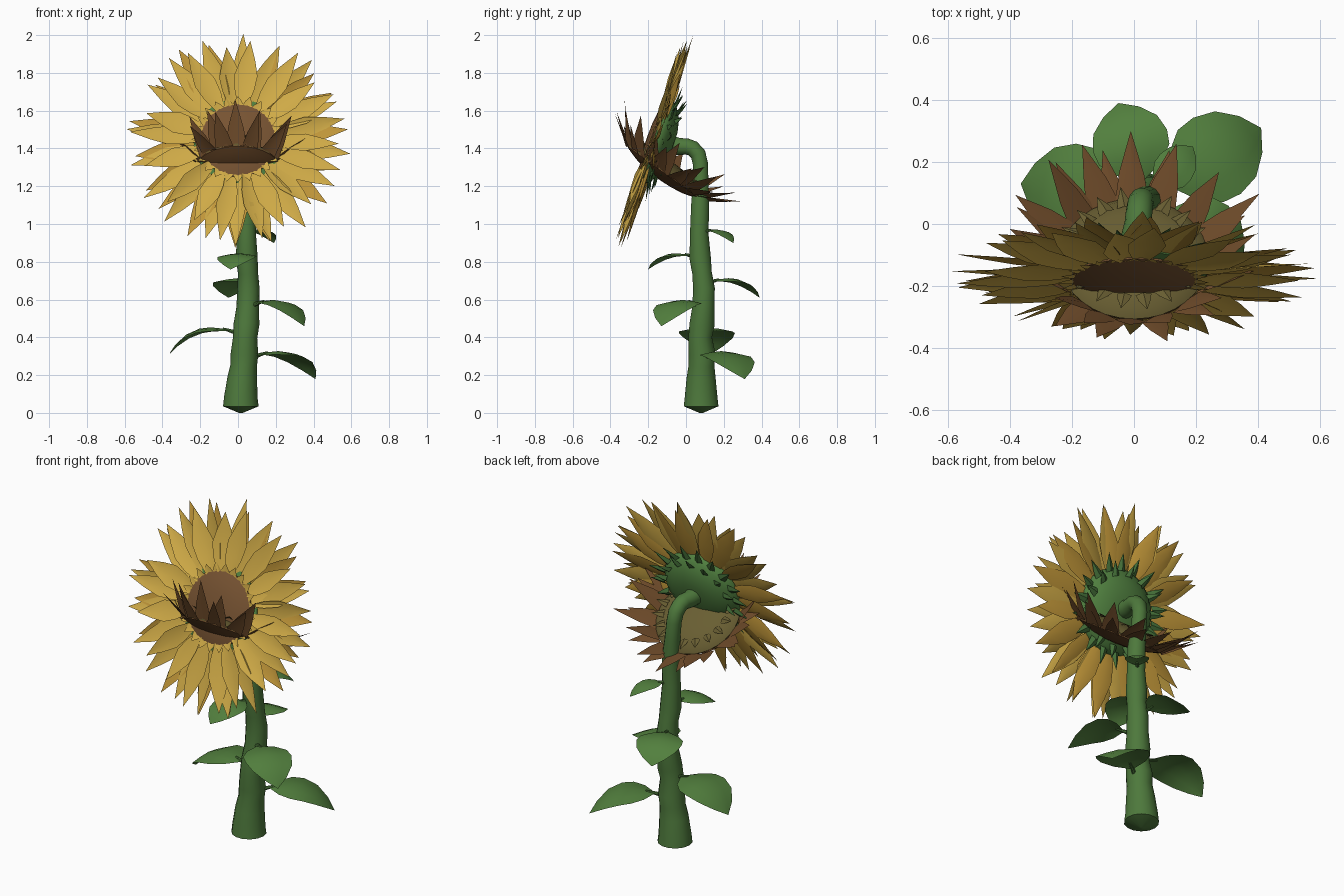
import bpy, bmesh, math, random
from mathutils import Matrix, Vector

if "Cube" in bpy.data.objects:
    bpy.data.objects.remove(bpy.data.objects["Cube"])

random.seed(4)
TAU = 2 * math.pi


def material(name, rgb):
    m = bpy.data.materials.new(name)
    m.diffuse_color = (*rgb, 1)
    m.use_nodes = True
    m.node_tree.nodes["Principled BSDF"].inputs["Base Color"].default_value = m.diffuse_color
    return m


STEM = material("stem green", (0.075, 0.19, 0.045))
LEAF = material("leaf green", (0.085, 0.215, 0.048))
CALYX = material("calyx green", (0.08, 0.215, 0.05))
SEPAL = material("sepal green", (0.065, 0.18, 0.045))
YELLOW = material("petal yellow", (0.62, 0.40, 0.062))
GOLD = material("petal gold", (0.52, 0.30, 0.04))
SEED = material("seed brown", (0.185, 0.087, 0.032))
WILT = material("wilted brown", (0.165, 0.074, 0.024))
OLIVE = material("dry olive", (0.14, 0.112, 0.032))


def finish(name, bm, mat, matrix=None, angle=40):
    me = bpy.data.meshes.new(name)
    if matrix:
        bm.transform(matrix)
    bm.to_mesh(me)
    bm.free()
    me.materials.append(mat)
    ob = bpy.data.objects.new(name, me)
    bpy.context.collection.objects.link(ob)
    bpy.ops.object.select_all(action='DESELECT')
    ob.select_set(True)
    bpy.context.view_layer.objects.active = ob
    bpy.ops.object.shade_smooth_by_angle(angle=math.radians(angle))
    return ob


def skin(bm, rows, closed):
    """Join rows of points with quads."""
    rings = [[bm.verts.new(p) for p in row] for row in rows]
    n = len(rings[0])
    for a, b in zip(rings, rings[1:]):
        for i in range(n if closed else n - 1):
            j = (i + 1) % n
            bm.faces.new((a[i], a[j], b[j], b[i]))
    return rings


def tube(bm, path, sides):
    """Round tube through (x, y, z, radius) points."""
    pts = [Vector(p[:3]) for p in path]
    rows = []
    for i, p in enumerate(pts):
        t = (pts[min(i + 1, len(pts) - 1)] - pts[max(i - 1, 0)]).normalized()
        ref = Vector((1, 0, 0)) if abs(t.x) < 0.7 else Vector((0, 0, 1))
        u = (ref - t * ref.dot(t)).normalized()
        v = t.cross(u)
        rows.append([p + path[i][3] * (u * math.cos(TAU * k / sides) + v * math.sin(TAU * k / sides))
                     for k in range(sides)])
    rings = skin(bm, rows, True)
    bm.faces.new(rings[0][::-1])
    bm.faces.new(rings[-1])


def turned(name, profile, mat, matrix, sides=32):
    """Solid of revolution from (radius, height) points."""
    bm = bmesh.new()
    skin(bm, [[(r * math.cos(TAU * k / sides), r * math.sin(TAU * k / sides), z)
               for k in range(sides)] for r, z in profile], True)
    bmesh.ops.remove_doubles(bm, verts=bm.verts, dist=1e-4)
    bmesh.ops.recalc_face_normals(bm, faces=bm.faces)
    return finish(name, bm, mat, matrix)


def petal(bm, ang, r0, z0, length, width, pitch, roll=0, fold=0.2,
          shape=((0, .4), (.25, .85), (.48, 1), (.72, .62), (1, .01))):
    d = Vector((math.cos(ang), math.sin(ang), 0))
    up = Vector((0, 0, 1))
    e = Vector((-d.y, d.x, 0)) * math.cos(roll) + up * math.sin(roll)
    rows = []
    for t, w in shape:
        c = d * (r0 + length * t * math.cos(pitch)) + up * (z0 + length * t * math.sin(pitch))
        h = e * (w * width / 2)
        rows.append([c - h, c - up * (fold * w * width / 2), c + h])
    skin(bm, rows, False)


SPIKE = ((0, 1), (.4, .75), (1, .01))


def ring(name, count, mat, matrix, r0, z0, length, width, pitch, offset=0.0,
         vary=0.08, roll=0.0, wobble=0.0, **kw):
    bm = bmesh.new()
    for i in range(count):
        petal(bm, TAU * (i + offset + random.uniform(-.2, .2) * (roll > 0)) / count, r0, z0,
              length * random.uniform(1 - vary, 1 + vary), width * random.uniform(.9, 1.1),
              pitch + random.uniform(-wobble, wobble), random.uniform(-roll, roll), **kw)
    return finish(name, bm, mat, matrix, 25)


# Main head: local z is the direction the flower faces
head = Matrix.Translation((0, -0.18, 1.445)) @ Matrix.Rotation(math.radians(71), 4, 'X')
turned("seed_disc", [(0, .03), (.08, .027), (.15, .018), (.205, 0), (.205, -.03)], SEED, head)
turned("calyx", [(.2, -.005), (.235, -.015), (.235, -.035), (.21, -.065), (.15, -.1), (.08, -.115), (0, -.118)],
       CALYX, head)
ring("inner_petals", 24, YELLOW, head, .195, .006, .05, .05, .1, shape=SPIKE)
ring("front_petals", 18, YELLOW, head, .19, 0, .35, .115, .0, vary=.12, roll=.35, wobble=.07)
ring("middle_petals", 18, YELLOW, head, .19, -.012, .395, .11, .0, .5, vary=.06, roll=.35, wobble=.05)
ring("back_petals", 18, GOLD, head, .19, -.025, .38, .115, -.02, .25, vary=.08, roll=.35, wobble=.06)
ring("sepals", 18, SEPAL, head, .22, -.05, .1, .05, -.2, wobble=.12, fold=.5, shape=SPIKE)
ring("lower_sepals", 14, SEPAL, head, .19, -.076, .08, .05, -.3, .5, wobble=.2, fold=.6, shape=SPIKE)

# Wilted collar, facing down and forward with bent back petals
wilted = Matrix.Translation((0, -0.122, 1.272)) @ Matrix.Rotation(math.radians(144), 4, 'X')
turned("wilted_disc", [(0, .042), (.08, .038), (.15, .027), (.2, .012), (.235, -.002), (.235, -.012)],
       WILT, wilted)
turned("wilted_calyx", [(.235, -.008), (.24, -.016), (.215, -.04), (.15, -.062), (.08, -.073), (0, -.075)],
       OLIVE, wilted)
ring("wilted_petals", 16, WILT, wilted, .235, -.002, .22, .11, -.72, vary=.14, roll=.2, wobble=.18, shape=SPIKE)
ring("wilted_outer_petals", 12, WILT, wilted, .24, 0, .18, .09, -.55, .5, vary=.12, roll=.2, wobble=.15,
     shape=SPIKE)
ring("wilted_sepals", 18, OLIVE, wilted, .175, -.058, .07, .05, -.2, fold=.4, shape=SPIKE)

# Stem with lumps and a hooked neck
bm = bmesh.new()
tube(bm, [(.015, .08, 0, .01), (.015, .08, .035, .094), (.015, .08, .08, .089), (.022, .08, .18, .079),
          (.03, .082, .25, .07), (.034, .085, .31, .073), (.038, .075, .4, .064), (.045, .085, .47, .068),
          (.052, .092, .56, .06), (.055, .095, .66, .059), (.053, .085, .74, .053), (.046, .075, .82, .058),
          (.045, .07, .95, .05), (.045, .075, 1.1, .049), (.033, .078, 1.22, .042),
          (.024, .076, 1.32, .041), (.02, .064, 1.37, .042), (.016, .035, 1.4, .043), (.014, .005, 1.41, .044),
          (.006, -.035, 1.41, .046), (0, -.09, 1.42, .052)], 14)
finish("stem", bm, STEM)

# Leaves: start height, tip, width, arch
LEAVES = [
    (.275, (.41, .31, .18), .29, .14),
    (.40, (-.365, .13, .31), .30, .14),
    (.55, (.35, -.13, .46), .26, .13),
    (.67, (-.05, .39, .61), .25, .11),
    (.81, (-.04, -.20, .76), .21, .09),
    (.95, (.19, .25, .90), .13, .06),
]
OUTLINE = ((.15, .06), (.25, .62), (.38, .95), (.52, 1), (.7, .86), (.87, .48), (1, .01))
for i, (z, tip, width, arch) in enumerate(LEAVES):
    a, c = Vector((.045, .08, z)), Vector(tip)
    b = a.lerp(c, .68)
    b.z = z + arch
    side = Vector((a.y - c.y, c.x - a.x, 0)).normalized()

    def along(t):
        return a * (1 - t) ** 2 + b * 2 * t * (1 - t) + c * t * t

    bm = bmesh.new()
    rows = []
    for t, w in OUTLINE:
        h = w * width / 2
        rows.append([along(t) + side * (s * h) + Vector((0, 0, -.15 * h * abs(s) ** 1.5))
                     for s in (-1, -.5, 0, .5, 1)])
    skin(bm, rows, False)
    finish(f"leaf_{i + 1}", bm, LEAF)
    bm = bmesh.new()
    tube(bm, [(*along(t), r) for t, r in ((0, .014), (.12, .011), (.24, .006))], 8)
    finish(f"leaf_stalk_{i + 1}", bm, STEM)
